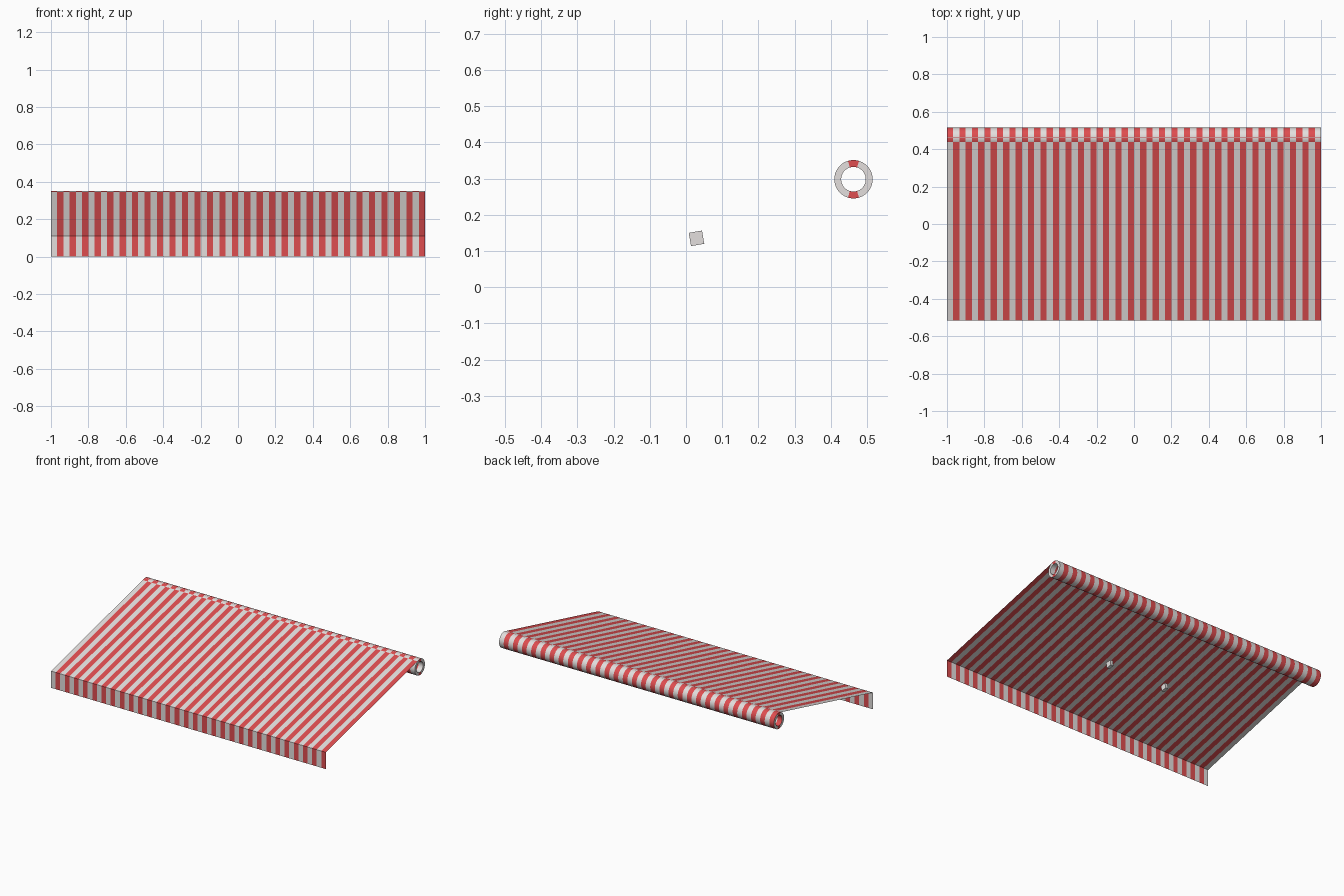
import bpy, bmesh, math

if "Cube" in bpy.data.objects:
    bpy.data.objects.remove(bpy.data.objects["Cube"])

STRIPES = 60            # alternating stripes across the width
W = 2.0 / STRIPES
ROLL_Y, ROLL_Z, R_OUT, R_IN = 0.462, 0.298, 0.053, 0.034


def material(name, rgb):
    m = bpy.data.materials.new(name)
    m.diffuse_color = (*rgb, 1.0)
    m.use_nodes = True
    m.node_tree.nodes["Principled BSDF"].inputs["Base Color"].default_value = m.diffuse_color
    return m


white = material("off_white", (0.77, 0.74, 0.73))
red = material("stripe_red", (0.74, 0.075, 0.08))


def finish(bm, name, mats):
    mesh = bpy.data.meshes.new(name)
    bm.to_mesh(mesh)
    bm.free()
    for m in mats:
        mesh.materials.append(m)
    ob = bpy.data.objects.new(name, mesh)
    bpy.context.collection.objects.link(ob)
    return ob


def swept(name, profile, closed, first):
    """Sweep a (y, z) profile along x, one stripe per step."""
    bm = bmesh.new()
    rings = [[bm.verts.new((-1 + i * W, y, z)) for y, z in profile]
             for i in range(STRIPES + 1)]
    n = len(profile)
    for i in range(STRIPES):
        for j in range(n if closed else n - 1):
            k = (j + 1) % n
            f = bm.faces.new((rings[i][j], rings[i + 1][j],
                              rings[i + 1][k], rings[i][k]))
            f.material_index = (i + first) % 2
    return bm


# Sloping cloth with the hanging valance at the front
finish(swept("canopy", [(-0.515, 0.11), (0.462, 0.351)], False, 0),
       "canopy", (white, red))
finish(swept("valance", [(-0.515, 0.0), (-0.515, 0.11)], False, 0),
       "valance", (white, red))


# Striped hollow roll at the back
def circle(r, n=32, sign=1):
    return [(ROLL_Y + r * math.cos(sign * 2 * math.pi * (i + 0.5) / n),
             ROLL_Z + r * math.sin(sign * 2 * math.pi * (i + 0.5) / n))
            for i in range(n)]


def smooth(ob):
    bpy.ops.object.select_all(action='DESELECT')
    ob.select_set(True)
    bpy.context.view_layer.objects.active = ob
    bpy.ops.object.shade_smooth_by_angle(angle=math.radians(40))


for name, r, sign in (("roll_outside", R_OUT, -1), ("roll_inside", R_IN, 1)):
    bm = swept(name, circle(r, sign=sign), True, 1)
    if name == "roll_outside":
        bmesh.ops.recalc_face_normals(bm, faces=bm.faces)
    smooth(finish(bm, name, (white, red)))

# Ring-shaped ends of the roll, red near the vertical centre line
for name, x in (("roll_end_left", -1), ("roll_end_right", 1)):
    bm = bmesh.new()
    outer = [bm.verts.new((x, y, z)) for y, z in circle(R_OUT)]
    inner = [bm.verts.new((x, y, z)) for y, z in circle(R_IN)]
    for i in range(32):
        k = (i + 1) % 32
        f = bm.faces.new((inner[i], outer[i], outer[k], inner[k]))
        f.material_index = int(abs(f.calc_center_median().y - ROLL_Y) < 0.016)
        f.normal_update()
        if f.normal.x * x < 0:
            f.normal_flip()
    finish(bm, name, (white, red))

# Two small blocks under the cloth
for name, x in (("block_left", -0.21), ("block_right", 0.21)):
    bpy.ops.mesh.primitive_cube_add(size=1, location=(x, 0.029, 0.135),
                                    rotation=(math.radians(10), 0, 0))
    ob = bpy.context.object
    ob.name = name
    ob.scale = (0.02, 0.037, 0.037)
    ob.data.materials.append(white)
